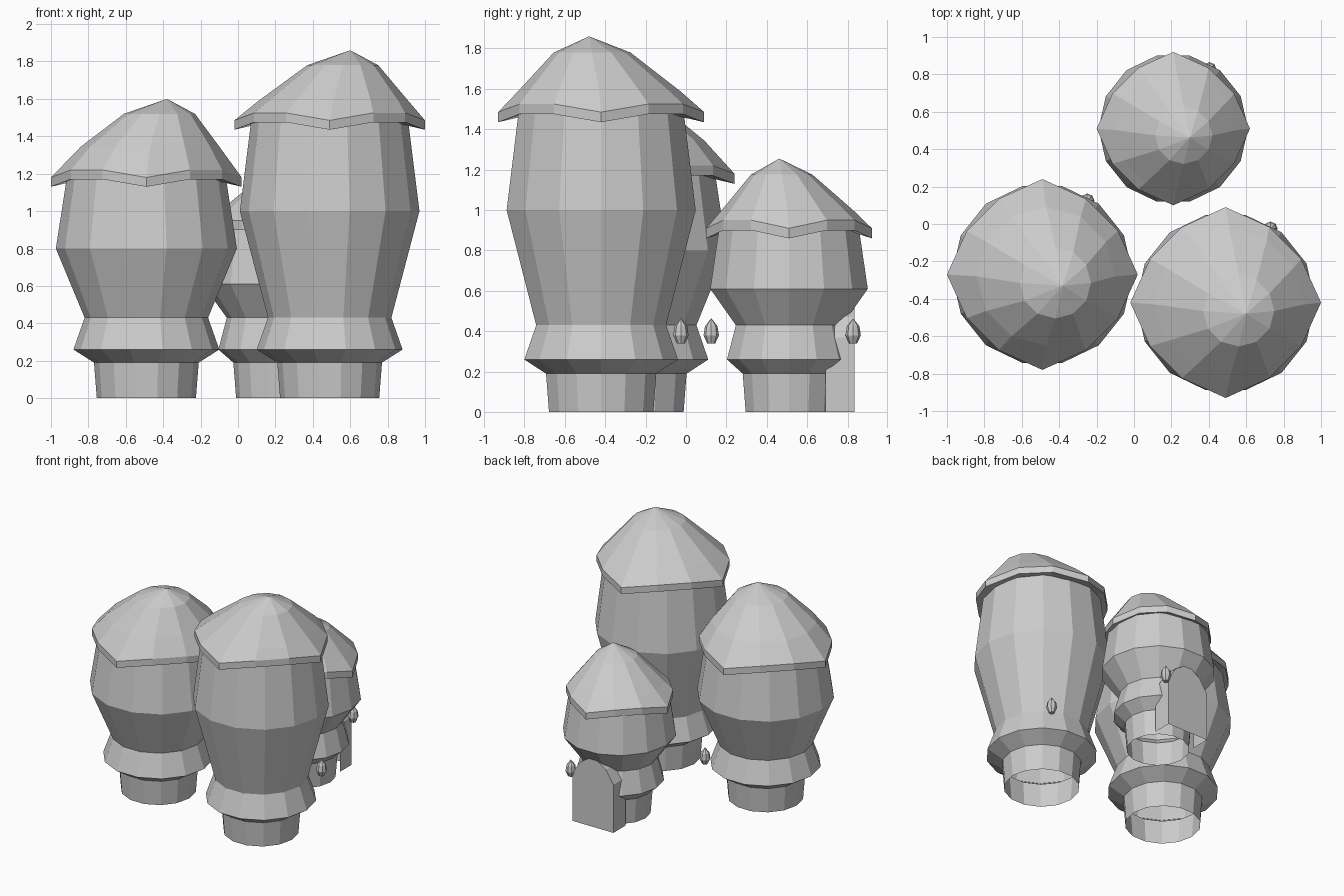
import bpy
import bmesh
from math import cos, sin, pi
from mathutils import Vector

if "Cube" in bpy.data.objects:
    bpy.data.objects.remove(bpy.data.objects["Cube"], do_unlink=True)

grey = bpy.data.materials.new("plain_grey")
grey.use_nodes = True
grey.diffuse_color = (0.6, 0.6, 0.6, 1)
grey.node_tree.nodes["Principled BSDF"].inputs["Base Color"].default_value = (0.6, 0.6, 0.6, 1)


def finish(bm, name):
    """Turn a bmesh into a flat-shaded object."""
    bmesh.ops.recalc_face_normals(bm, faces=bm.faces)
    mesh = bpy.data.meshes.new(name)
    bm.to_mesh(mesh)
    bm.free()
    mesh.materials.append(grey)
    obj = bpy.data.objects.new(name, mesh)
    bpy.context.collection.objects.link(obj)
    return obj


def ring(sides, radius, z, cx=0, cy=0):
    return [Vector((cx + radius * cos(2 * pi * i / sides),
                    cy + radius * sin(2 * pi * i / sides), z)) for i in range(sides)]


def loft(name, rings, origin, tip=None, base=None):
    """Skin a stack of rings, with optional end points."""
    bm = bmesh.new()
    loops = [[bm.verts.new(p + origin) for p in r] for r in rings]
    n = len(loops[0])
    for low, high in zip(loops, loops[1:]):
        for i in range(n):
            j = (i + 1) % n
            bm.faces.new((low[i], low[j], high[j], high[i]))
    for point, loop in ((tip, loops[-1]), (base, loops[0])):
        if point is not None:
            v = bm.verts.new(point + origin)
            for i in range(n):
                bm.faces.new((loop[i], loop[(i + 1) % n], v))
    return finish(bm, name)


def eave(radius, z):
    """Twelve-point rim that dips and juts out at four corners."""
    points = ring(12, radius, z)
    for i, p in enumerate(points):
        if i % 3:
            p.x *= 0.915
            p.y *= 0.915
            p.z += 0.04
    return points


def tower(name, x, y, walls, rim, rim_z, mid, mid_z, apex_z):
    origin = Vector((x, y, 0))
    k = rim / 0.51
    # Bulging walls, open at the foot
    loft(name + "_walls", [ring(14, r, z) for r, z in walls], origin)
    # Leaning cap with a thick wavy eave and closed underside
    inner = ring(12, walls[-1][0] - 0.03, rim_z - 0.01)
    loft(name + "_roof", [
        inner, eave(rim, rim_z - 0.05), eave(rim, rim_z),
        ring(12, mid, mid_z, 0.02 * k, -0.01 * k),
        ring(12, 0.19 * k, apex_z - 0.08, 0.07 * k, -0.045 * k),
    ], origin, tip=Vector((0.11 * k, -0.06 * k, apex_z)),
        base=Vector((0, 0, rim_z)))
    # Small hanging lantern behind the tower
    lantern = origin + Vector((0.24 * k, 0.395 * k, 0))
    loft(name + "_lantern",
         [ring(8, r, z) for r, z in ((0.02, 0.34), (0.038, 0.38), (0.031, 0.425))],
         lantern, tip=Vector((0, 0, 0.465)), base=Vector((0, 0, 0.34)))


foot = [(0.265, 0), (0.28, 0.19), (0.39, 0.26), (0.33, 0.43)]
small_foot = [(0.22, 0), (0.235, 0.19), (0.315, 0.26), (0.27, 0.43)]

tower("tall_tower", 0.49, -0.42, foot + [(0.48, 1.0), (0.42, 1.48)],
      0.51, 1.485, 0.40, 1.59, 1.86)
tower("middle_tower", -0.49, -0.27, foot + [(0.484, 0.8), (0.425, 1.18)],
      0.51, 1.18, 0.37, 1.345, 1.60)
tower("small_tower", 0.21, 0.51, small_foot + [(0.40, 0.61), (0.355, 0.91)],
      0.41, 0.91, 0.325, 1.0, 1.255)

# Pointed-arch doorway at the back of the small tower
outline = [(-0.175, 0), (-0.175, 0.37), (-0.11, 0.47), (0, 0.54),
           (0.11, 0.47), (0.175, 0.37), (0.175, 0)]
bm = bmesh.new()
front = [bm.verts.new((0.21 + x, 0.835, z)) for x, z in outline]
back = [bm.verts.new((0.21 + x, 0.69, z)) for x, z in outline]
bm.faces.new(front)
for i in range(len(outline) - 1):
    bm.faces.new((front[i], back[i], back[i + 1], front[i + 1]))
finish(bm, "doorway")
